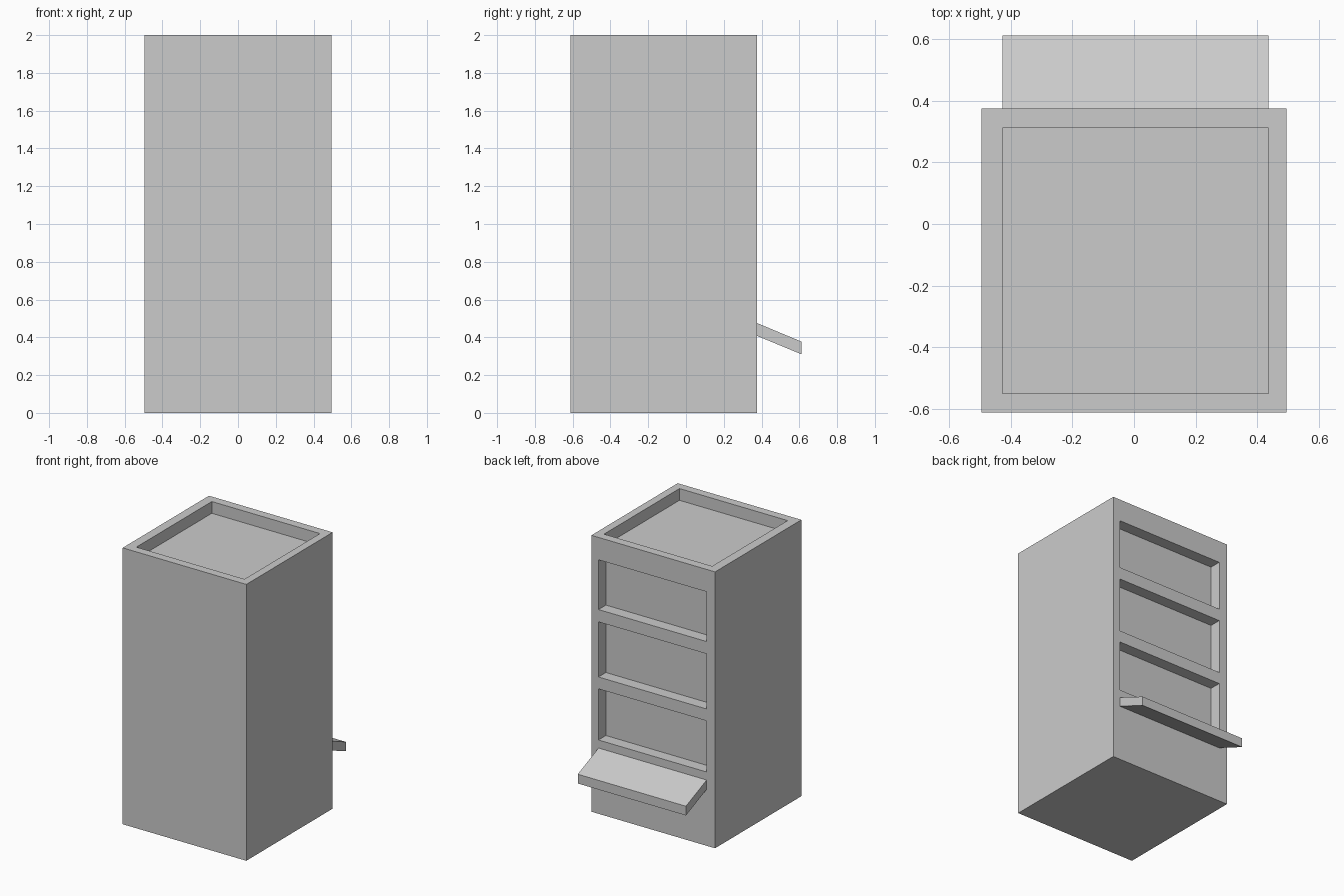
import bpy
import bmesh

if "Cube" in bpy.data.objects:
    bpy.data.objects.remove(bpy.data.objects["Cube"])

X0, X1 = -0.428, 0.438             # shared span of recesses and tray
FRONT, BACK, TIP = -0.612, 0.375, 0.612
DEPTH = 0.085                      # depth of every recess


def prism(name, profile, x0, x1):
    """Extrude a (y, z) profile along x."""
    bm = bmesh.new()
    face = bm.faces.new([bm.verts.new((x0, y, z)) for y, z in profile])
    ext = bmesh.ops.extrude_face_region(bm, geom=[face])
    verts = [v for v in ext["geom"] if isinstance(v, bmesh.types.BMVert)]
    bmesh.ops.translate(bm, verts=verts, vec=(x1 - x0, 0, 0))
    bmesh.ops.recalc_face_normals(bm, faces=bm.faces)
    mesh = bpy.data.meshes.new(name)
    bm.to_mesh(mesh)
    bm.free()
    obj = bpy.data.objects.new(name, mesh)
    bpy.context.collection.objects.link(obj)
    return obj


def box(name, x0, x1, y0, y1, z0, z1):
    return prism(name, [(y0, z0), (y1, z0), (y1, z1), (y0, z1)], x0, x1)


def cut(target, cutter):
    """Subtract a box from the target and remove the helper."""
    mod = target.modifiers.new("recess", "BOOLEAN")
    mod.operation = "DIFFERENCE"
    mod.solver = "EXACT"
    mod.object = cutter
    cutter.hide_render = True
    bpy.context.view_layer.objects.active = target
    bpy.ops.object.modifier_apply(modifier=mod.name)
    bpy.data.objects.remove(cutter)


# Cabinet body
body = box("cabinet_body", -0.495, 0.495, FRONT, BACK, 0, 2)

# Sunken top
cut(body, box("top_cutter", X0, X1, -0.551, 0.312, 2 - DEPTH, 2.1))

# Three window recesses on the back face
for z0, z1 in [(1.478, 1.838), (0.99, 1.389), (0.534, 0.904)]:
    cut(body, box("window_cutter", X0, X1, BACK - DEPTH, BACK + 0.1, z0, z1))

# Sloping tray under the lowest window
prism("tray", [(BACK, 0.408), (TIP, 0.31), (TIP, 0.377), (BACK, 0.476)], X0, X1)
